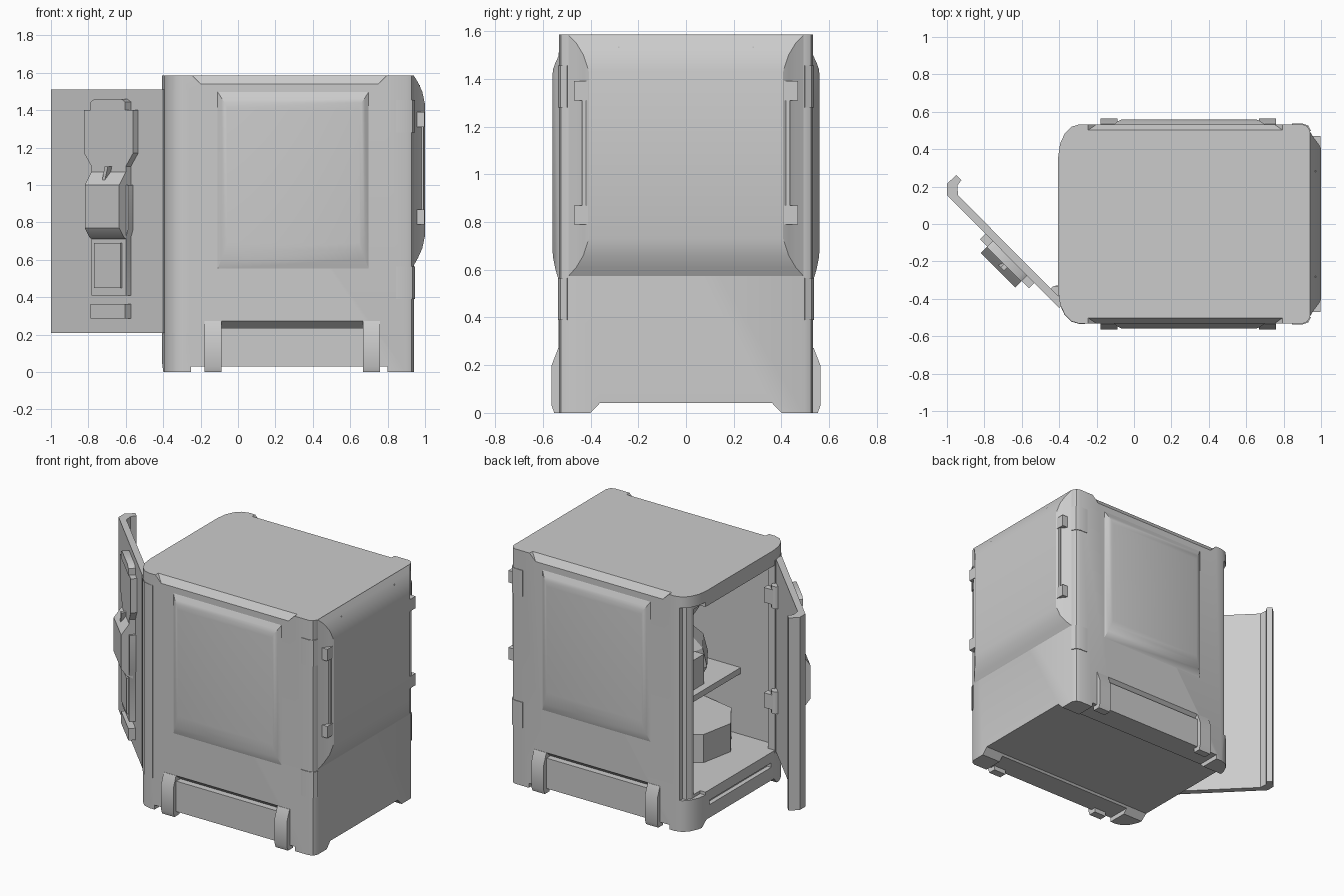
import bpy, math
from mathutils import Matrix, Vector

old = bpy.data.objects.get("Cube")
if old:
    bpy.data.objects.remove(old, do_unlink=True)

grey = bpy.data.materials.new("plain grey")
grey.use_nodes = True
COLOUR = (0.6, 0.6, 0.6, 1)
grey.diffuse_color = COLOUR
grey.node_tree.nodes["Principled BSDF"].inputs["Base Color"].default_value = COLOUR


def mesh_object(name, verts, faces, matrix=None, angle=32):
    me = bpy.data.meshes.new(name)
    me.from_pydata([Vector(v) for v in verts], [], faces)
    if matrix:
        me.transform(matrix)
    ob = bpy.data.objects.new(name, me)
    bpy.context.collection.objects.link(ob)
    me.materials.append(grey)
    bpy.ops.object.select_all(action='DESELECT')
    ob.select_set(True)
    bpy.context.view_layer.objects.active = ob
    bpy.ops.object.mode_set(mode='EDIT')
    bpy.ops.mesh.select_all(action='SELECT')
    bpy.ops.mesh.normals_make_consistent(inside=False)
    bpy.ops.object.mode_set(mode='OBJECT')
    if angle:
        bpy.ops.object.shade_smooth_by_angle(angle=math.radians(angle))
    return ob


def rings(name, loops, matrix=None, angle=32):
    """Skin a stack of equal-length loops and cap both ends."""
    n = len(loops[0])
    verts = [v for loop in loops for v in loop]
    faces = [(r * n + i, r * n + (i + 1) % n, (r + 1) * n + (i + 1) % n, (r + 1) * n + i)
             for r in range(len(loops) - 1) for i in range(n)]
    faces += [tuple(range(n)), tuple(range(len(verts) - n, len(verts)))]
    return mesh_object(name, verts, faces, matrix, angle)


PLACE = {'x': lambda a, b, t: (t, a, b), 'y': lambda a, b, t: (a, t, b),
         'z': lambda a, b, t: (a, b, t)}


def prism(name, pts, axis, lo, hi, matrix=None):
    return rings(name, [[PLACE[axis](a, b, t) for a, b in pts] for t in (lo, hi)], matrix)


def box(name, x, y, z, matrix=None):
    return prism(name, [(x[0], y[0]), (x[1], y[0]), (x[1], y[1]), (x[0], y[1])], 'z', *z, matrix)


def pillow(name, half, steps, matrix):
    """Raised panel: steps of (side inset, bottom, top, height), facing -y."""
    return rings(name, [[(-half + i, -d, b), (half - i, -d, b), (half - i, -d, t), (-half + i, -d, t)]
                        for i, b, t, d in steps], matrix)


def lathe(name, profile, sides, centre, turn=0):
    return rings(name, [[(centre[0] + r * math.cos(turn + math.tau * k / sides),
                          centre[1] + r * math.sin(turn + math.tau * k / sides), z)
                         for k in range(sides)] for r, z in profile], None, 25)


def cut(target, cutter):
    mod = target.modifiers.new("cut", 'BOOLEAN')
    mod.operation, mod.object, mod.solver = 'DIFFERENCE', cutter, 'EXACT'
    bpy.context.view_layer.objects.active = target
    bpy.ops.object.modifier_apply(modifier=mod.name)
    bpy.data.objects.remove(cutter, do_unlink=True)


def flip(pts, s):
    return [(a, b * s) for a, b in pts]


# Cabinet shell
half = [(-.405, .36), (-.395, .43), (-.37, .485), (-.335, .52), (-.29, .533),
        (.9, .533), (.927, .523), (.942, .495)]
shell = prism("cabinet_shell", half + flip(half[::-1], -1), 'z', 0, 1.585)
cut(shell, box("cutter", (-.6, .86), (-.44, .44), (.23, 1.48)))
cut(shell, box("cutter", (-.25, .8), (-1, 1), (-1, .03)))
cut(shell, prism("cutter", [(-.4, -.1), (.4, -.1), (.4, 0), (.36, .042), (-.36, .042), (-.4, 0)],
                 'x', -1, 2))
cut(shell, box("cutter", (-.6, -.375), (-.33, .33), (.13, .16)))
for s in (-1, 1):
    # Door rebate around each opening corner
    rebate = [(-.6, .37), (-.36, .37), (-.35, .44), (-.32, .485), (-.27, .49), (-.27, .6), (-.6, .6)]
    if s > 0:
        rebate = [(-.6, .37), (-.365, .37), (-.365, .46), (-.345, .49), (-.32, .495), (-.32, .6), (-.6, .6)]
    cut(shell, prism("cutter", flip(rebate, s), 'z', .21, 1.51))
    # Sloped notch along the top edge
    a = [(-.19, .498, 1.6), (.74, .498, 1.6), (.74, .56, 1.545), (-.19, .56, 1.545)]
    cut(shell, rings("cutter", [[(-.25, .498 * s, 1.59), (.8, .498 * s, 1.59), (.8, .6 * s, 1.59), (-.25, .6 * s, 1.59)],
                                [(-.2, .533 * s, 1.54), (.75, .533 * s, 1.54), (.75, .6 * s, 1.54), (-.2, .6 * s, 1.54)]]))
    # Groove above the lower skirt
    cut(shell, prism("cutter", [(.6 * s, .235), (.49 * s, .235), (.533 * s, .272), (.6 * s, .272)],
                     'x', -.1, .68))
bpy.context.view_layer.objects.active = shell
shell.select_set(True)
bpy.ops.object.shade_smooth_by_angle(angle=math.radians(32))

# Swollen panels on the front, back and left side
for name, turn in (("front_panel", 0), ("back_panel", math.pi)):
    m = Matrix.Translation((.295, 0, 0)) @ Matrix.Rotation(turn, 4, 'Z') @ Matrix.Translation((0, -.532, 0))
    pillow(name, .405, [(0, .55, 1.5, -.01), (0, .55, 1.5, 0), (.022, .605, 1.465, .016),
                        (.04, .65, 1.44, .025), (.052, .69, 1.41, .028)], m)
m = Matrix.Rotation(math.pi / 2, 4, 'Z') @ Matrix.Translation((0, -.94, 0))
pillow("left_side_panel", .495, [(0, .57, 1.585, -.01), (0, .57, 1.585, 0), (.035, .61, 1.55, .022),
                                 (.065, .66, 1.5, .045), (.088, .73, 1.43, .06)], m)

bracket = [(.5, 0), (.552, 0), (.563, .03), (.563, .2), (.535, .272), (.5, .272)]
plate = [(.845, .5), (.845, .537), (.902, .537), (.932, .526), (.946, .498), (.9, .49)]
for s, side in ((-1, "front"), (1, "back")):
    for k, x in enumerate((-.18, .668)):
        prism(f"{side}_skirt_bracket_{k}", [(y * s, z) for y, z in bracket], 'x', x, x + .092)
    # Corner plates and grab handle
    for z in (.39, 1.28):
        prism(f"{side}_corner_plate", flip(plate, s), 'z', z, z + .175)
    for z in (.79, 1.31):
        box(f"{side}_handle_mount", (.95, .997), sorted((.4 * s, .47 * s)), (z, z + .08))
    box(f"{side}_handle_bar", (.965, .992), sorted((.41 * s, .435 * s)), (.85, 1.33))
    box(f"{side}_top_slit", (.94, .972), sorted((.279 * s, .285 * s)), (1.495, 1.535))

# Open door, with its fixed corner post and hinges
prism("door", [(-.95, .262), (-.922, .235), (-.945, .205), (-.94, .152), (-.37, -.42),
               (-.4, -.45), (-1, .155), (-1, .215)], 'z', .21, 1.51)
prism("hinge_post", [(-.405, -.37), (-.397, -.43), (-.372, -.485), (-.335, -.522), (-.29, -.535),
                     (-.262, -.535), (-.262, -.485), (-.32, -.48), (-.35, -.44), (-.355, -.37)],
      'z', .21, 1.51)
for z in (.57, 1.28):
    box("hinge_block", (-.42, -.35), (-.43, -.33), (z - .05, z + .05))
    lathe("hinge_barrel", [(.03, z - .075), (.03, z + .075)], 12, (-.42, -.36))

# Door latch, built facing front and then swung with the door
swing = Matrix.Translation((-.66, -.18, 0)) @ Matrix.Rotation(-math.pi / 4, 4, 'Z')


def latch_part(name, pts, depth, base=-.01):
    return prism(name, pts + [(-u, z) for u, z in pts[::-1]], 'y', -depth, -base, swing)


latch_part("latch_top_tab", [(.13, 1.4), (.13, 1.445), (.1, 1.46)], .05)
latch_part("latch_upper_plate", [(.13, 1.0), (.13, 1.1), (.185, 1.17), (.185, 1.4)], .045)
latch_part("latch_lower_plate", [(.13, .41), (.13, .72), (.145, .76), (.145, 1.0)], .045)
latch_part("latch_bottom_tab", [(.13, .285), (.13, .365)], .05)
prism("latch_grip", [(-.02, .7), (-.06, .72), (-.095, .77), (-.095, 1.0), (-.045, 1.07), (-.02, 1.1)],
      'x', -.13, .13, swing)
latch_part("latch_lower_flap", [(.1, .45), (.1, .69)], .055)
prism("latch_keyhole_fin", [(-.02, 1.02), (.0, 1.02), (.025, 1.1), (.0, 1.1)], 'y', -.075, -.04, swing)

# Shelf and stored goods
box("shelf", (-.1, .86), (-.44, .44), (.64, .68))
box("shelf_box", (-.05, .2), (-.12, .4), (.68, .88))
lathe("tied_sack", [(.27, .68), (.31, .76), (.28, .88), (.16, 1.0), (.26, 1.16)], 8, (.28, -.13), .2)
lathe("low_tub", [(.3, .23), (.3, .42)], 8, (.1, -.14), .2)
box("ceiling_unit", (-.05, .4), (-.4, .1), (1.38, 1.48))
